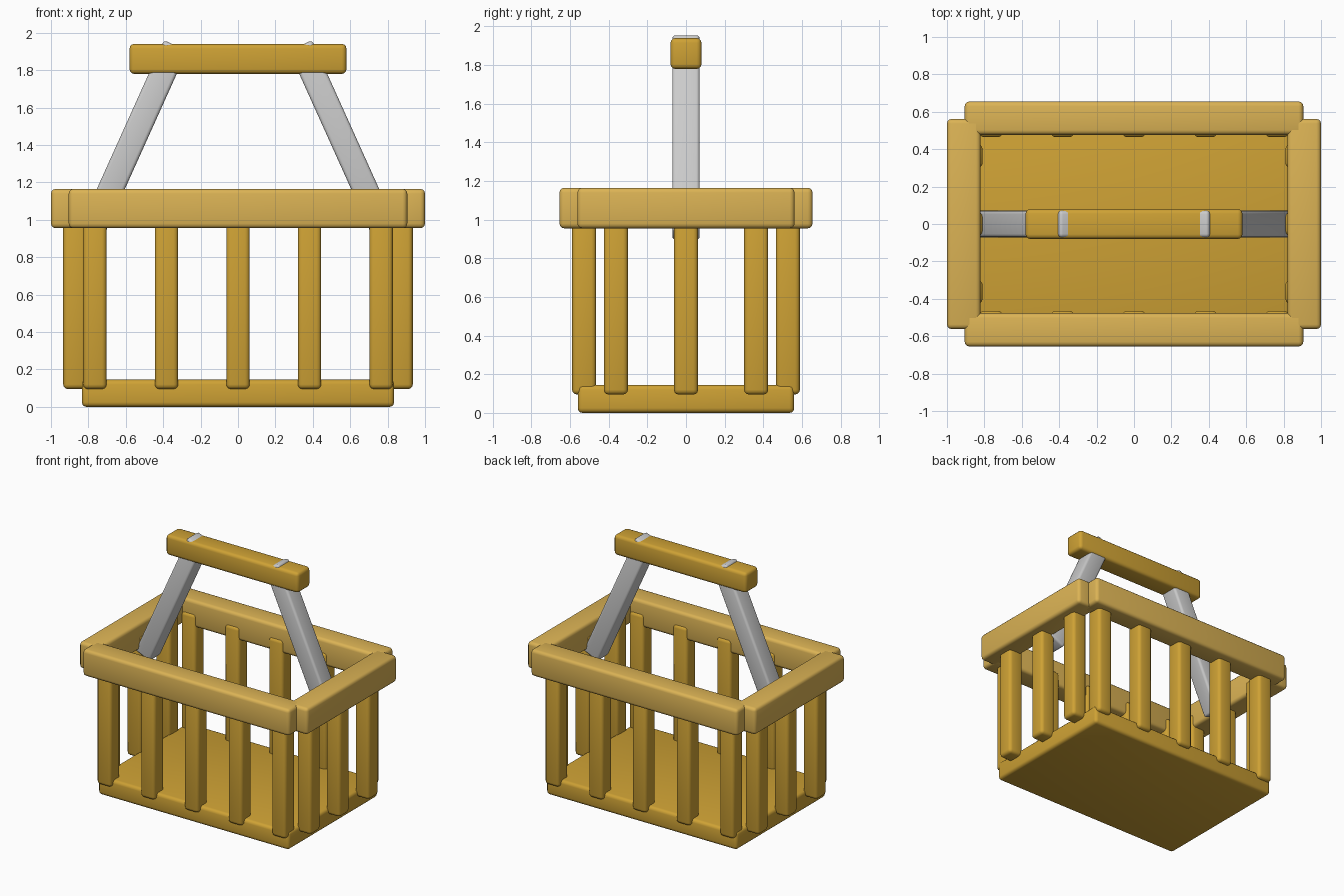
import bpy
import math

if "Cube" in bpy.data.objects:
    bpy.data.objects.remove(bpy.data.objects["Cube"])


def material(name, colour):
    mat = bpy.data.materials.new(name)
    mat.diffuse_color = (*colour, 1)
    mat.use_nodes = True
    mat.node_tree.nodes["Principled BSDF"].inputs["Base Color"].default_value = mat.diffuse_color
    return mat


WOOD = material("wood", (0.62, 0.36, 0.035))
PALE = material("pale_wood", (0.71, 0.45, 0.09))


def block(name, centre, size, mat=None, tilt=0.0, bevel=0.025):
    """Rounded box, optionally tilted about the y axis."""
    bpy.ops.mesh.primitive_cube_add(size=1, location=centre)
    ob = bpy.context.object
    ob.name = name
    ob.scale = size
    bpy.ops.object.transform_apply(location=False, rotation=False, scale=True)
    ob.rotation_euler.y = tilt
    if mat:
        ob.data.materials.append(mat)
    mod = ob.modifiers.new("rounded_edges", 'BEVEL')
    mod.width = bevel
    mod.segments = 3
    bpy.ops.object.modifier_apply(modifier=mod.name)
    bpy.ops.object.shade_smooth_by_angle(angle=math.radians(35))
    return ob


# Floor of the basket
block("floor", (0, 0, 0.0725), (1.67, 1.12, 0.145), WOOD)

SLAT = 0.125
SLAT_LOW, SLAT_HIGH = 0.095, 1.06
slat_z, slat_h = (SLAT_LOW + SLAT_HIGH) / 2, SLAT_HIGH - SLAT_LOW

for s, long_side, short_side in ((-1, "front", "left"), (1, "back", "right")):
    # Upright slats
    for x in (-0.765, -0.3825, 0, 0.3825, 0.765):
        block(long_side + "_slat", (x, s * 0.527, slat_z), (SLAT, SLAT, slat_h), WOOD)
    for y in (-0.363, 0, 0.363):
        block(short_side + "_slat", (s * 0.872, y, slat_z), (SLAT, SLAT, slat_h), WOOD)

    # Rim rails
    block(long_side + "_rim", (0, s * 0.566, 1.06), (1.81, 0.178, 0.21), PALE)
    block(short_side + "_rim", (s * 0.91, 0, 1.06), (0.18, 1.124, 0.21), PALE)

    # Slanted handle arms
    bottom, top = (0.791, 0.918), (0.334, 1.932)
    dx, dz = top[0] - bottom[0], top[1] - bottom[1]
    block(short_side + "_handle_arm",
          (s * (bottom[0] + top[0]) / 2, 0, (bottom[1] + top[1]) / 2),
          (0.137, 0.142, math.hypot(dx, dz)), tilt=s * math.atan2(dx, dz), bevel=0.018)

# Handle grip
block("handle_grip", (0, 0, 1.86), (1.16, 0.16, 0.16), WOOD)
